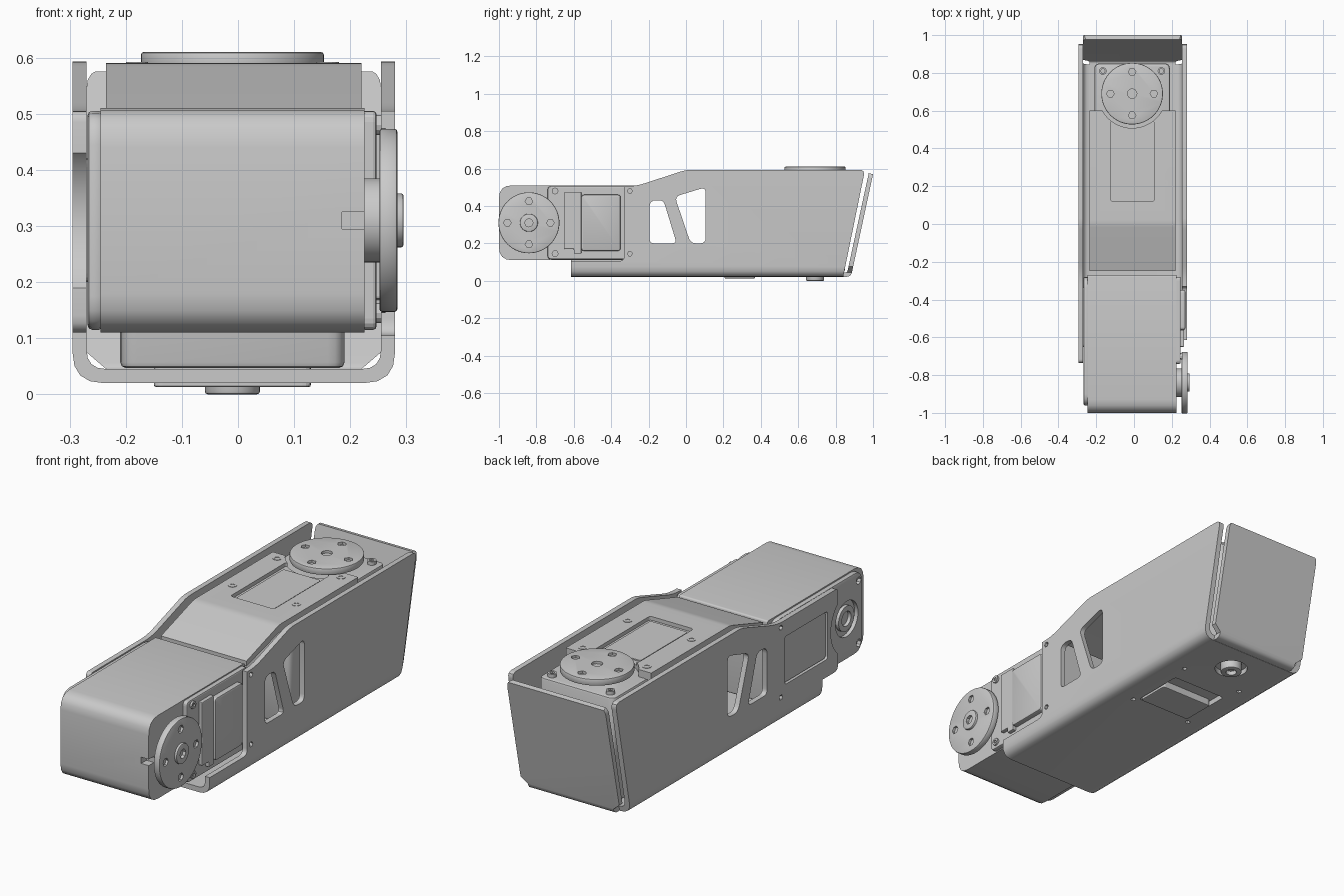
import bpy, bmesh, math
from mathutils import Vector

if "Cube" in bpy.data.objects:
    bpy.data.objects.remove(bpy.data.objects["Cube"])

grey = bpy.data.materials.new("mid grey")
grey.use_nodes = True
grey.diffuse_color = (0.59, 0.59, 0.59, 1)
grey.node_tree.nodes["Principled BSDF"].inputs["Base Color"].default_value = (0.59, 0.59, 0.59, 1)

MID = -0.01  # centre line of the housing


def rounded(pts):
    """Replace each corner (u, v, radius) by a short curve."""
    out = []
    for i, p in enumerate(pts):
        c = Vector(p[:2])
        r = p[2] if len(p) > 2 else 0
        if not r:
            out.append(c)
            continue
        a = (Vector(pts[i - 1][:2]) - c).normalized() * r + c
        b = (Vector(pts[(i + 1) % len(pts)][:2]) - c).normalized() * r + c
        for k in range(5):
            t = k / 4
            out.append(a * (1 - t) ** 2 + c * 2 * t * (1 - t) + b * t * t)
    return out


def prism(name, pts, axis, lo, hi, bevel=0):
    """Extrude a profile along an axis between two levels."""
    def place(p, h):
        return {"x": (h, p.x, p.y), "y": (p.x, h, p.y), "z": (p.x, p.y, h)}[axis]
    bm = bmesh.new()
    face = bm.faces.new([bm.verts.new(place(p, lo)) for p in rounded(pts)])
    new = bmesh.ops.extrude_face_region(bm, geom=[face])["geom"]
    shift = Vector(place(Vector((0, 0)), hi - lo))
    bmesh.ops.translate(bm, verts=[v for v in new if isinstance(v, bmesh.types.BMVert)], vec=shift)
    bmesh.ops.recalc_face_normals(bm, faces=bm.faces)
    mesh = bpy.data.meshes.new(name)
    bm.to_mesh(mesh)
    bm.free()
    mesh.materials.append(grey)
    ob = bpy.data.objects.new(name, mesh)
    bpy.context.collection.objects.link(ob)
    if bevel:
        mod = ob.modifiers.new("bevel", "BEVEL")
        mod.width, mod.segments, mod.limit_method = bevel, 2, "ANGLE"
        apply(ob, mod)
    return ob


def apply(ob, mod):
    bpy.context.view_layer.objects.active = ob
    bpy.ops.object.modifier_apply(modifier=mod.name)


def rect(u0, u1, v0, v1, r=0):
    return [(u0, v0, r), (u1, v0, r), (u1, v1, r), (u0, v1, r)]


def disc(name, u, v, r, axis, lo, hi, sides=48, bevel=0):
    ring = [(u + r * math.cos(2 * math.pi * k / sides), v + r * math.sin(2 * math.pi * k / sides))
            for k in range(sides)]
    return prism(name, ring, axis, lo, hi, bevel)


def cut(ob, *tools, op="DIFFERENCE"):
    """Boolean with each tool; try the next solver if one leaves nothing."""
    for tool in tools:
        for solver in ("EXACT", "MANIFOLD", "FLOAT"):
            backup = ob.data.copy()
            mod = ob.modifiers.new("cut", "BOOLEAN")
            mod.operation, mod.object, mod.solver = op, tool, solver
            apply(ob, mod)
            if ob.data.polygons:
                bpy.data.meshes.remove(backup)
                break
            ob.data = backup
        bpy.data.objects.remove(tool)


def smooth(ob):
    bpy.ops.object.select_all(action="DESELECT")
    ob.select_set(True)
    bpy.context.view_layer.objects.active = ob
    bpy.ops.object.shade_smooth_by_angle(angle=math.radians(32))


# Bent sheet bracket: U channel trimmed to the side outline
channel = [(-0.295, 0.65), (-0.295, 0.02, 0.055), (0.28, 0.02, 0.055), (0.28, 0.65),
           (0.255, 0.65), (0.255, 0.045, 0.035), (-0.27, 0.045, 0.035), (-0.27, 0.65)]
bracket = prism("bracket", channel, "y", -0.8, 1.0)
outline = [(-0.735, 0.505, 0.02), (-0.27, 0.505, 0.05), (0, 0.593, 0.03), (0.957, 0.593, 0.03),
           (0.838, 0.01), (-0.615, 0.01), (-0.615, 0.11), (-0.735, 0.11, 0.03)]
cut(bracket, prism("keep", outline, "x", -0.5, 0.5), op="INTERSECT")
cut(bracket,
    prism("servo_side", [(-0.9, 0.105), (-0.33, 0.105, 0.03), (-0.33, 0.7), (-0.9, 0.7)], "x", 0.2, 0.4),
    prism("panel_opening", rect(-0.655, -0.33, 0.195, 0.425, 0.015), "x", -0.4, -0.2),
    disc("bearing_notch", -0.84, 0.31, 0.16, "x", -0.4, -0.2),
    prism("window_a", [(-0.195, 0.2, 0.025), (-0.05, 0.2, 0.025), (-0.12, 0.43, 0.025),
                       (-0.195, 0.43, 0.035)], "x", -0.5, 0.5),
    prism("window_b", [(0.025, 0.2, 0.03), (0.105, 0.2, 0.03), (0.105, 0.5, 0.03),
                       (-0.06, 0.45, 0.03)], "x", -0.5, 0.5),
    prism("floor_opening", rect(-0.155, 0.135, 0.2, 0.46, 0.015), "z", -0.1, 0.073),
    disc("boss_hole", MID, 0.69, 0.075, "z", -0.1, 0.07))
for y in (0.18, 0.55):
    for x in (-0.175, 0.155):
        cut(bracket, disc("hole", x, y, 0.012, "z", -0.1, 0.07, 6))
for z in (0.145, 0.48):
    cut(bracket, disc("hole", -0.3, z, 0.013, "x", -0.5, 0.5, 6))
smooth(bracket)

# Tilted rear sheet with a bend at the foot
rear = prism("rear_sheet", [(0.83, 0.021), (0.882, 0.021, 0.025), (1.0, 0.57), (0.977, 0.575),
                            (0.862, 0.044, 0.012), (0.83, 0.044)], "x", -0.27, 0.255)
cut(rear, prism("rear_outline", [(-0.235, 0), (0.22, 0), (0.22, 0.045), (0.255, 0.075), (0.255, 0.58, 0.035),
                                 (-0.27, 0.58, 0.035), (-0.27, 0.075), (-0.235, 0.045)], "y", 0.5, 1.2),
    op="INTERSECT")
smooth(rear)

# Front servo case
front_case = prism("front_servo_case", [(-1, 0.11, 0.07), (-0.27, 0.11, 0.01), (-0.27, 0.51, 0.01),
                                        (-1, 0.51, 0.07)], "x", -0.245, 0.225)
cut(front_case, prism("notch", rect(0.185, 0.3, 0.295, 0.325), "y", -1.1, -0.96))
smooth(front_case)
right_lid = prism("front_servo_lid_right", rect(-0.96, -0.28, 0.115, 0.505, 0.06), "x", -0.268, -0.24, 0.008)
cut(right_lid, disc("bore", -0.84, 0.31, 0.085, "x", -0.5, -0.25))
for y, z in ((-0.93, 0.16), (-0.93, 0.46), (-0.7, 0.16), (-0.7, 0.46)):
    cut(right_lid, disc("hole", y, z, 0.018, "x", -0.5, -0.25, 8))
smooth(right_lid)
ring = disc("bearing_ring", -0.84, 0.31, 0.06, "x", -0.266, -0.24, 32)
cut(ring, disc("bore", -0.84, 0.31, 0.035, "x", -0.5, -0.25, 24))
smooth(ring)
prism("front_servo_panel", rect(-0.65, -0.335, 0.2, 0.42, 0.015), "x", -0.287, -0.245)

# Front servo output side
prism("front_servo_lid_left", rect(-0.74, -0.28, 0.115, 0.505, 0.02), "x", 0.22, 0.247, 0.006)
prism("connector_block", [(-0.65, 0.17), (-0.6, 0.17), (-0.6, 0.145), (-0.56, 0.145), (-0.56, 0.475),
                          (-0.65, 0.475)], "x", 0.24, 0.265, 0.004)
cap = prism("front_servo_cap", rect(-0.56, -0.35, 0.16, 0.46, 0.015), "x", 0.24, 0.272, 0.008)
smooth(cap)
for z in (0.145, 0.48):
    screw = disc("lid_screw", -0.7, z, 0.018, "x", 0.24, 0.256, 12)
    cut(screw, disc("socket", -0.7, z, 0.009, "x", 0.25, 0.3, 6))


# Output horns: disc with a ring of holes
def horn(name, u, v, axis, lo, hi):
    ob = disc(name, u, v, 0.163, axis, lo, hi, 64, 0.005)
    for k in range(4):
        a = k * math.pi / 2
        cut(ob, disc("hole", u + 0.115 * math.cos(a), v + 0.115 * math.sin(a), 0.02, axis, hi - 0.012, hi + 0.1, 6))
    cut(ob, disc("hole", u, v, 0.025, axis, hi - 0.012, hi + 0.1, 16))
    smooth(ob)


horn("front_horn", -0.84, 0.31, "x", 0.252, 0.284)
smooth(disc("front_horn_neck", -0.84, 0.31, 0.075, "x", 0.22, 0.255))
hub = disc("front_horn_hub", -0.84, 0.31, 0.048, "x", 0.27, 0.295, 32, 0.004)
cut(hub, disc("socket", -0.84, 0.31, 0.022, "x", 0.28, 0.4, 8))
smooth(hub)
horn("top_horn", MID, 0.69, "z", 0.578, 0.61)
smooth(disc("top_horn_neck", MID, 0.69, 0.075, "z", 0.54, 0.58))

# Rear servo inside the bracket
rear_case = prism("rear_servo_case", rect(-0.21, 0.19, 0.12, 0.85, 0.03), "z", 0.047, 0.555, 0.01)
smooth(rear_case)
prism("rear_servo_floor_panel", rect(-0.15, 0.13, 0.205, 0.37, 0.015), "z", 0.013, 0.06, 0.004)
boss = disc("floor_boss", MID, 0.69, 0.049, "z", 0, 0.06, 32, 0.005)
cut(boss, disc("socket", MID, 0.69, 0.025, "z", -0.1, 0.02, 12))
smooth(boss)

# Folded top cover with a sloped front and a shallow panel
cover = prism("top_cover", [(-0.25, 0.51), (0, 0.59, 0.02), (0.6, 0.59), (0.6, 0.553), (0, 0.553, 0.02),
                            (-0.25, 0.485)], "x", -0.235, 0.22)
cut(cover, disc("horn_clearance", MID, 0.69, 0.182, "z", 0.4, 0.8),
    prism("panel_recess", rect(-0.125, 0.108, 0.12, 0.545, 0.015), "z", 0.572, 0.7))
smooth(cover)
prism("top_panel", rect(-0.108, 0.092, 0.14, 0.5, 0.01), "z", 0.56, 0.578)
for x, y, z in ((0.17, 0.215, 0.592), (0.17, 0.555, 0.592), (0.155, 0.81, 0.572)):
    for side in (-1, 1):
        screw = disc("top_screw", MID + side * x, y, 0.02, "z", 0.54, z, 16)
        cut(screw, disc("socket", MID + side * x, y, 0.012, "z", z - 0.012, 0.8, 6))
